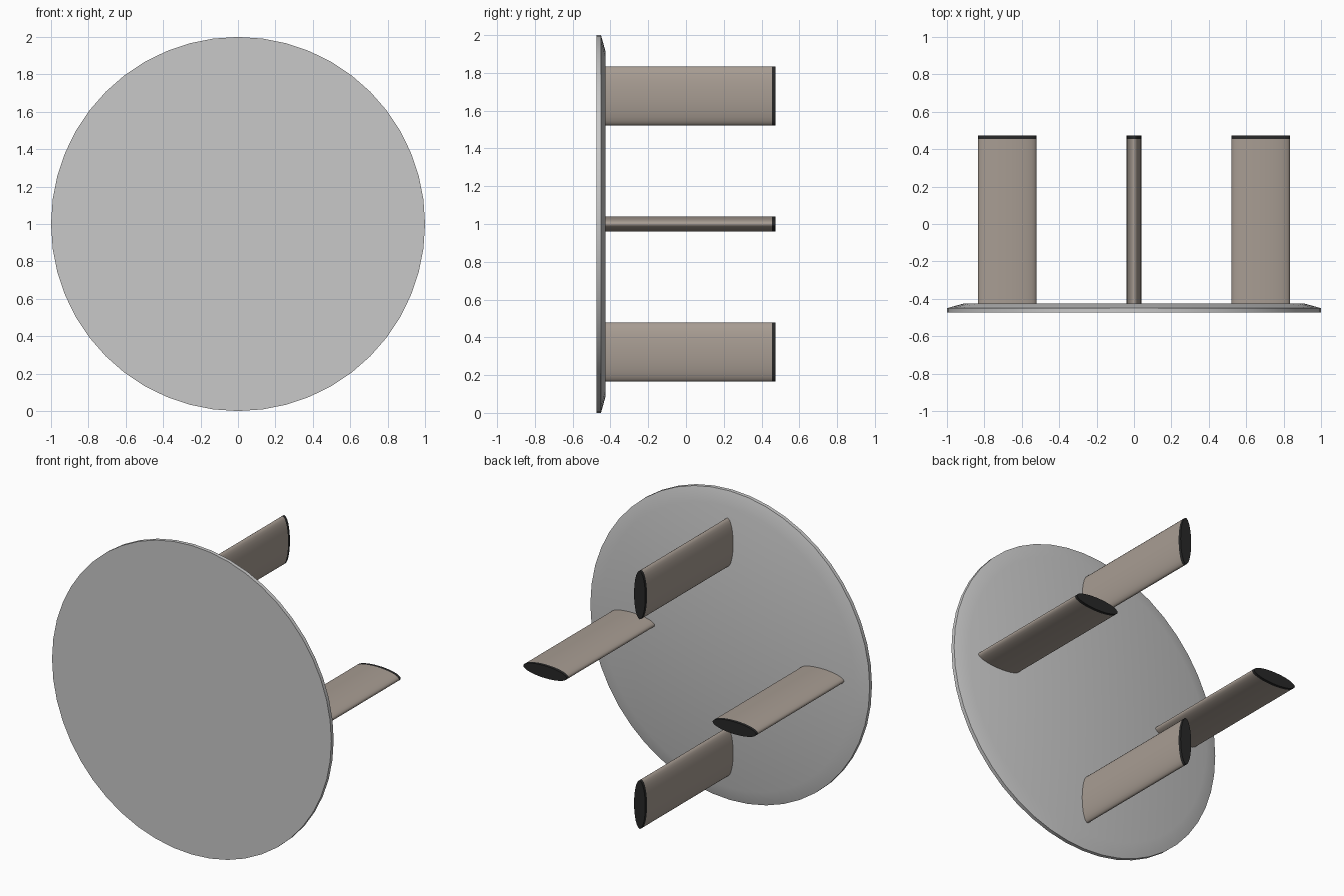
import bpy
import bmesh
import math
from mathutils import Vector

cube = bpy.data.objects.get("Cube")
if cube:
    bpy.data.objects.remove(cube, do_unlink=True)


def material(name, rgb):
    mat = bpy.data.materials.new(name)
    mat.use_nodes = True
    mat.diffuse_color = (*rgb, 1)
    mat.node_tree.nodes["Principled BSDF"].inputs["Base Color"].default_value = (*rgb, 1)
    return mat


def loft(name, rings, sides, mat, centre, smooth_angle):
    """Stack elliptical rings (half width, half height, y) along y and cap both ends."""
    bm = bmesh.new()
    loops = []
    for half_x, half_z, y in rings:
        angles = [math.tau * i / sides for i in range(sides)]
        loops.append([bm.verts.new(Vector((centre[0] + half_x * math.cos(a), y,
                                           centre[1] + half_z * math.sin(a))))
                      for a in angles])
    for lower, upper in zip(loops, loops[1:]):
        for i in range(sides):
            j = (i + 1) % sides
            bm.faces.new((lower[i], lower[j], upper[j], upper[i]))
    bm.faces.new(loops[0])
    bm.faces.new(loops[-1])
    bmesh.ops.recalc_face_normals(bm, faces=bm.faces)
    mesh = bpy.data.meshes.new(name)
    bm.to_mesh(mesh)
    bm.free()
    mesh.materials.append(mat)
    obj = bpy.data.objects.new(name, mesh)
    bpy.context.collection.objects.link(obj)
    bpy.ops.object.select_all(action="DESELECT")
    obj.select_set(True)
    bpy.context.view_layer.objects.active = obj
    bpy.ops.object.shade_smooth_by_angle(angle=math.radians(smooth_angle))


grey = material("grey top", (0.58, 0.58, 0.58))
taupe = material("taupe leg", (0.39, 0.335, 0.29))
black = material("black foot", (0.021, 0.021, 0.021))

FRONT, RIM, BACK, FOOT, END = -0.474, -0.45, -0.425, 0.455, 0.474
CENTRE_Z, SPREAD = 1.0, 0.678
LONG, SHORT = 0.156, 0.04

# Round top with a chamfer on its underside
loft("round_top", [(1, 1, FRONT), (1, 1, RIM), (0.91, 0.91, BACK)], 48, grey,
     (0, CENTRE_Z), 35)

# Four blade legs, each with its long axis pointing at the centre
for side, dx, dz in (("left", 1, 0), ("right", -1, 0), ("upper", 0, 1), ("lower", 0, -1)):
    centre = (dx * SPREAD, CENTRE_Z + dz * SPREAD)
    half = (LONG, SHORT) if dx else (SHORT, LONG)
    loft(side + "_leg", [(*half, BACK), (*half, FOOT)], 32, taupe, centre, 50)
    loft(side + "_foot_pad", [(*half, FOOT), (*half, END)], 32, black, centre, 50)
